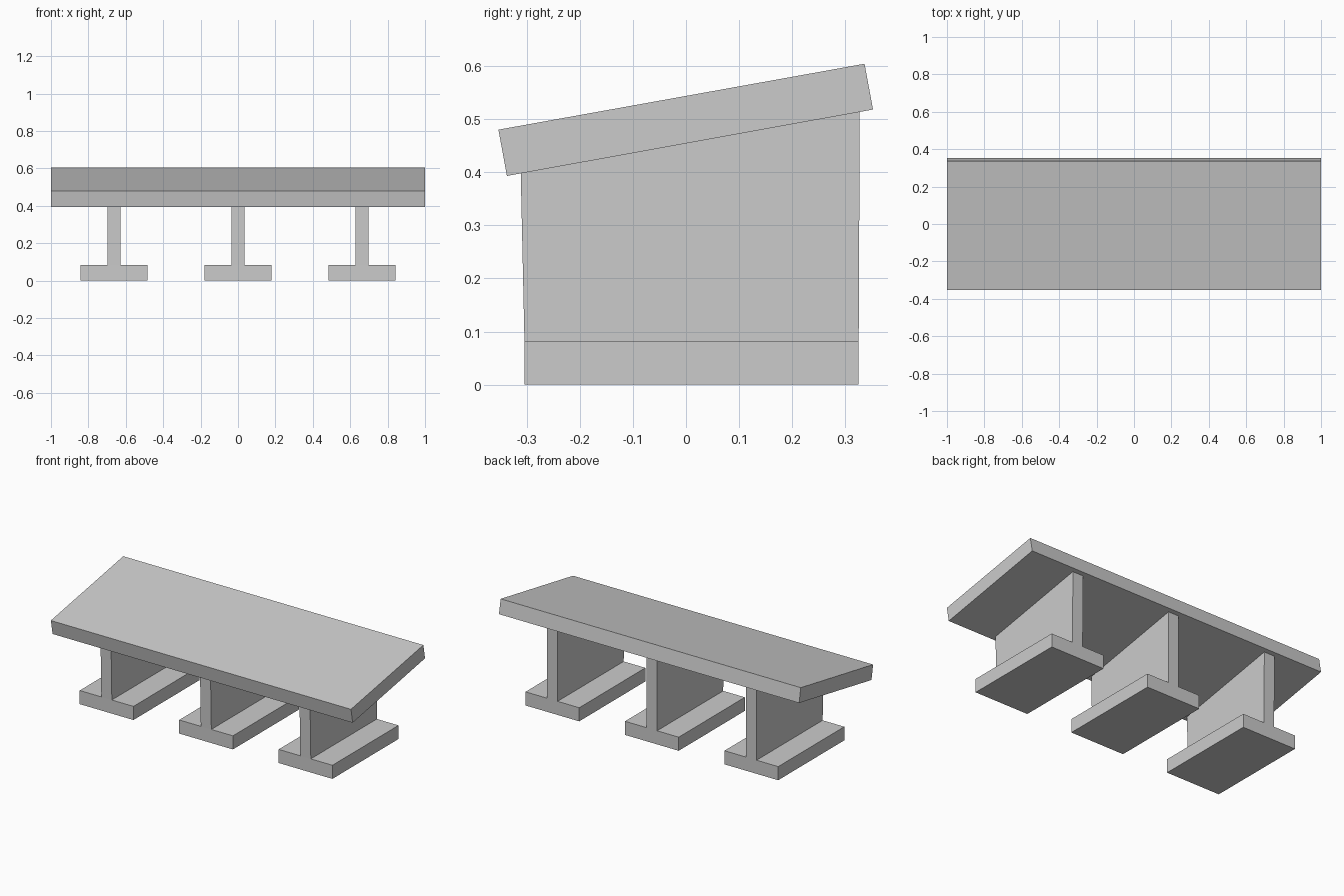
import bpy

if "Cube" in bpy.data.objects:
    bpy.data.objects.remove(bpy.data.objects["Cube"])


def extrude_profile(name, profile, x0, x1):
    """Prism with a (y, z) side profile, running from x0 to x1."""
    n = len(profile)
    verts = [(x, y, z) for x in (x0, x1) for y, z in profile]
    faces = [tuple(reversed(range(n))), tuple(range(n, 2 * n))]
    faces += [(i, (i + 1) % n, n + (i + 1) % n, n + i) for i in range(n)]
    mesh = bpy.data.meshes.new(name)
    mesh.from_pydata(verts, [], faces)
    obj = bpy.data.objects.new(name, mesh)
    bpy.context.collection.objects.link(obj)
    return obj


# Sloping top slab
extrude_profile("top_slab", [(-0.337, 0.393), (0.352, 0.518),
                             (0.336, 0.604), (-0.353, 0.480)], -1, 1)

# Three supports: a flat foot and a slightly flared upright under the slab
foot = [(-0.304, 0), (0.325, 0), (0.325, 0.082), (-0.304, 0.082)]
upright = [(-0.304, 0.082), (0.325, 0.082), (0.327, 0.5135), (-0.311, 0.398)]
for side, x in (("left", -0.663), ("middle", 0), ("right", 0.663)):
    extrude_profile(side + "_foot", foot, x - 0.179, x + 0.179)
    extrude_profile(side + "_upright", upright, x - 0.035, x + 0.035)
